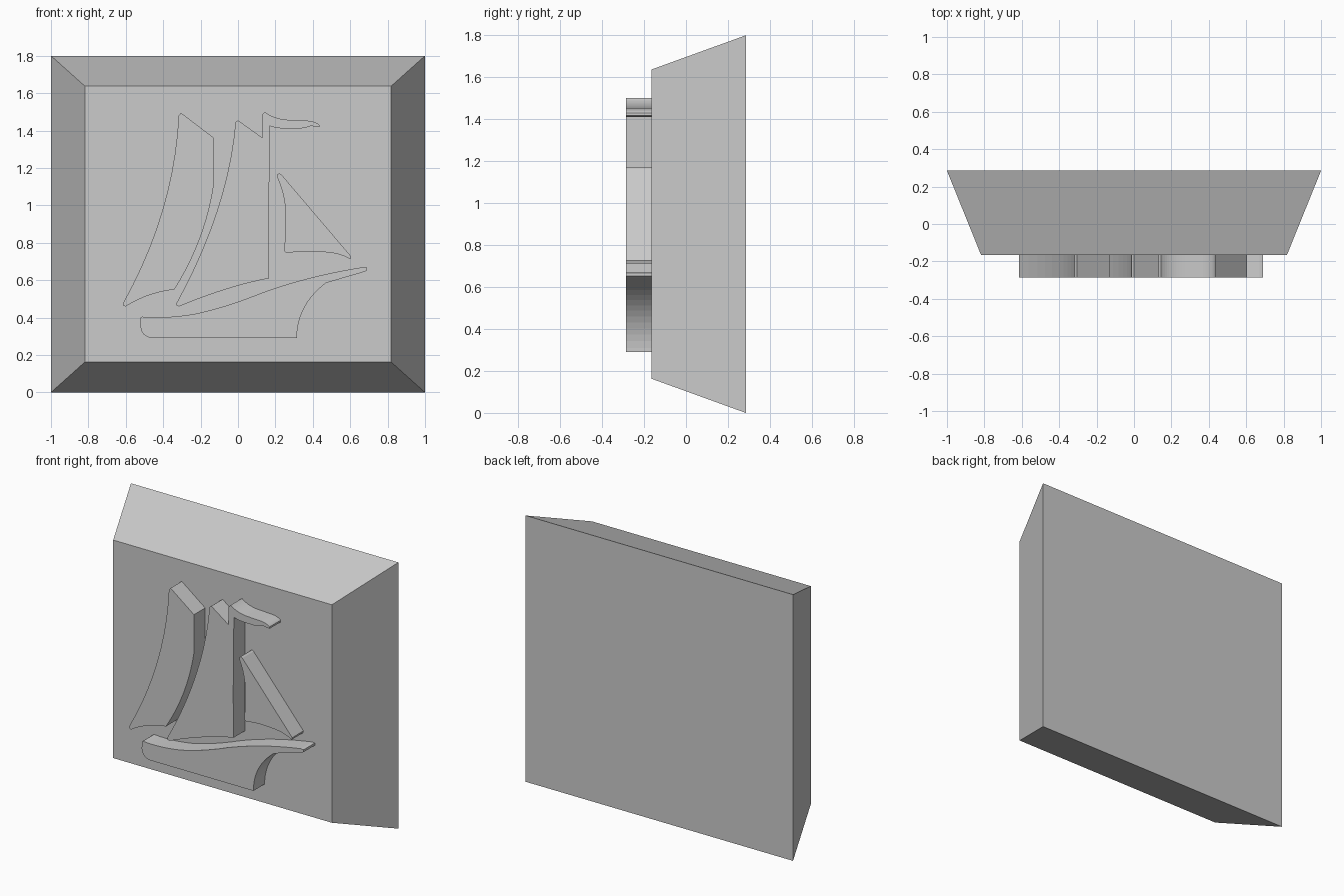
import bpy, bmesh

FRONT, BACK, RELIEF = -0.165, 0.285, -0.285


def make_object(name, bm):
    bmesh.ops.recalc_face_normals(bm, faces=bm.faces)
    mesh = bpy.data.meshes.new(name)
    bm.to_mesh(mesh)
    bm.free()
    ob = bpy.data.objects.new(name, mesh)
    bpy.context.collection.objects.link(ob)
    return ob


def outline(points, steps=10):
    """Points are (x, z), or (x, z, mx, mz) to arrive on an arc through (mx, mz)."""
    path = []
    for i, p in enumerate(points):
        a = points[i - 1]
        if len(p) == 4:
            cx = 2 * p[2] - (a[0] + p[0]) / 2
            cz = 2 * p[3] - (a[1] + p[1]) / 2
            for s in range(1, steps):
                t = s / steps
                path.append(((1-t)**2*a[0] + 2*t*(1-t)*cx + t*t*p[0],
                             (1-t)**2*a[1] + 2*t*(1-t)*cz + t*t*p[1]))
        path.append(p[:2])
    return path


def relief(name, points):
    bm = bmesh.new()
    face = bm.faces.new([bm.verts.new((x, FRONT, z)) for x, z in outline(points)])
    ext = bmesh.ops.extrude_face_region(bm, geom=[face], use_keep_orig=True)
    for v in ext["geom"]:
        if isinstance(v, bmesh.types.BMVert):
            v.co.y = RELIEF
    return make_object(name, bm)


# Plaque: square block tapering toward the front
bm = bmesh.new()
rings = []
for x, y, z0, z1 in ((1, BACK, 0, 1.8), (0.818, FRONT, 0.163, 1.637)):
    rings.append([bm.verts.new(c) for c in
                  ((-x, y, z0), (x, y, z0), (x, y, z1), (-x, y, z1))])
for ring in rings:
    bm.faces.new(ring)
for i in range(4):
    j = (i + 1) % 4
    bm.faces.new((rings[0][i], rings[0][j], rings[1][j], rings[1][i]))
make_object("plaque", bm)

# Rear sail
relief("rear_sail", [
    (-0.317, 1.48, -0.405, 0.97), (-0.305, 1.495), (-0.13, 1.362), (-0.13, 1.105),
    (-0.34, 0.55, -0.205, 0.82), (-0.60, 0.46, -0.475, 0.52),
    (-0.612, 0.463), (-0.616, 0.475)])

# Main sail with mast and pennant
relief("main_sail_and_pennant", [
    (-0.013, 1.445, -0.112, 0.97), (0.0, 1.455), (0.13, 1.362), (0.13, 1.485),
    (0.145, 1.5), (0.275, 1.457, 0.20, 1.47), (0.37, 1.453), (0.435, 1.43, 0.41, 1.445),
    (0.435, 1.418), (0.39, 1.425), (0.28, 1.411, 0.34, 1.412),
    (0.168, 1.425, 0.22, 1.413), (0.167, 1.1), (0.163, 0.92), (0.167, 0.61),
    (-0.315, 0.46, -0.06, 0.553), (-0.327, 0.463), (-0.33, 0.475)])

# Front sail
relief("front_sail", [
    (0.21, 1.165), (0.22, 1.172), (0.232, 1.165), (0.605, 0.727), (0.60, 0.712),
    (0.465, 0.75, 0.54, 0.738), (0.26, 0.745, 0.36, 0.754), (0.248, 0.755),
    (0.255, 0.92), (0.21, 1.15, 0.245, 1.04)])

# Hull with bowsprit
relief("hull", [
    (-0.52, 0.40), (-0.512, 0.405), (-0.23, 0.42, -0.38, 0.403),
    (0.12, 0.53, -0.06, 0.465), (0.67, 0.67, 0.385, 0.612), (0.69, 0.668),
    (0.69, 0.652), (0.675, 0.645), (0.47, 0.585), (0.315, 0.31, 0.358, 0.46),
    (0.315, 0.29), (-0.465, 0.29), (-0.52, 0.37, -0.51, 0.318)])
